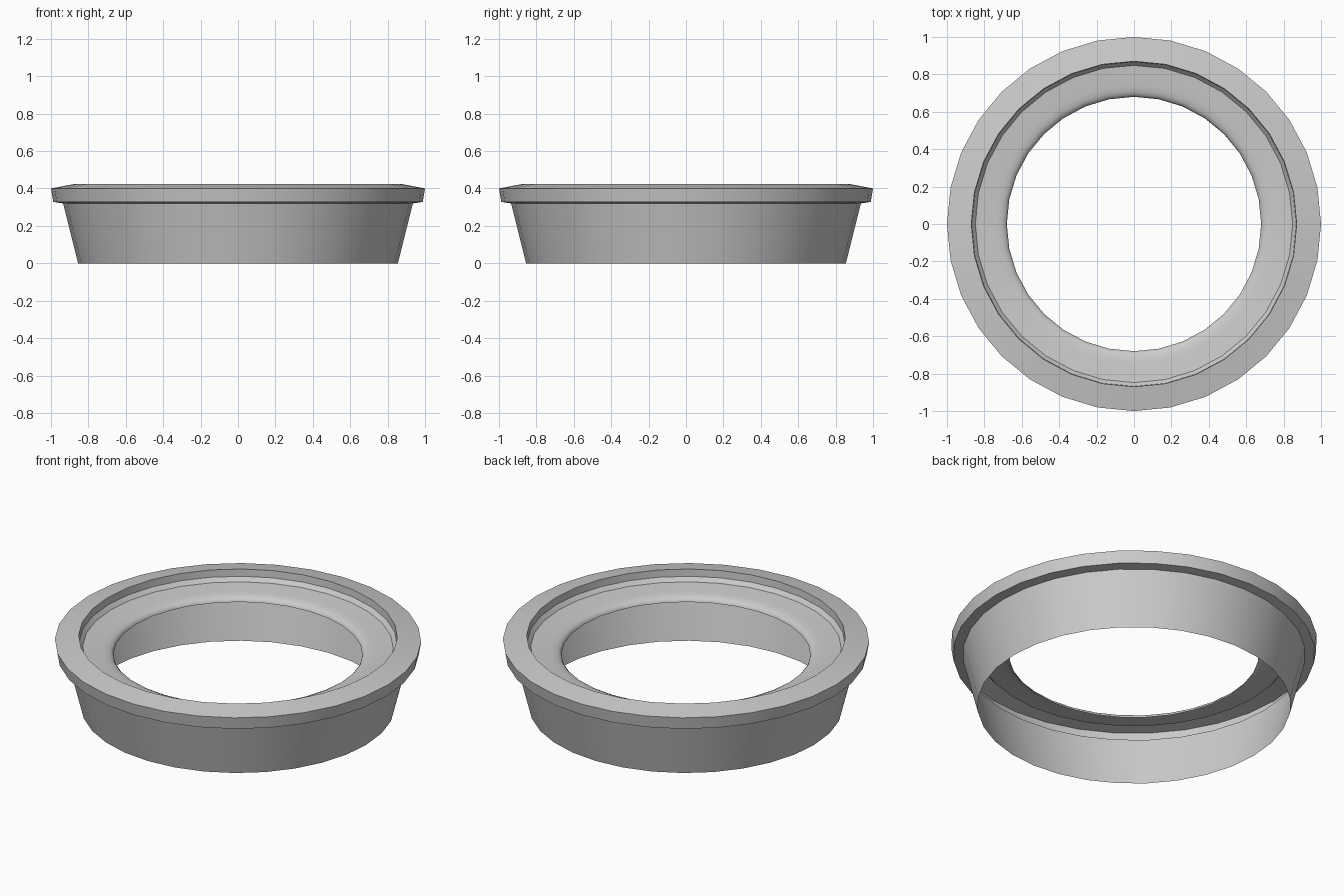
import bpy, bmesh, math

if "Cube" in bpy.data.objects:
    bpy.data.objects.remove(bpy.data.objects["Cube"])

SIDES = 32

# Thin-shell cross-section (radius, height): skirt, rim, inner step, rounded ledge
profile = [
    (0.855, 0.0), (0.935, 0.32),                 # tapered skirt
    (0.988, 0.328), (1.0, 0.40),                 # rim underside and edge
    (0.87, 0.425), (0.868, 0.382),               # sloped rim top, inner drop
    (0.848, 0.358),                              # chamfer
    (0.79, 0.352), (0.74, 0.348), (0.71, 0.343), # ledge
    (0.692, 0.335), (0.683, 0.325), (0.68, 0.315),
]


def lathe(name, points, sides):
    bm = bmesh.new()
    rings = []
    for r, z in points:
        rings.append([bm.verts.new((r * math.cos(2 * math.pi * i / sides),
                                    r * math.sin(2 * math.pi * i / sides), z))
                      for i in range(sides)])
    for a, b in zip(rings, rings[1:]):
        for i in range(sides):
            j = (i + 1) % sides
            bm.faces.new((a[i], a[j], b[j], b[i]))
    mesh = bpy.data.meshes.new(name)
    bm.to_mesh(mesh)
    bm.free()
    obj = bpy.data.objects.new(name, mesh)
    bpy.context.collection.objects.link(obj)
    bpy.context.view_layer.objects.active = obj
    obj.select_set(True)
    bpy.ops.object.shade_smooth_by_angle(angle=math.radians(29))
    obj.select_set(False)
    return obj


# Flanged ring, open underneath
lathe("flanged_ring", profile, SIDES)
